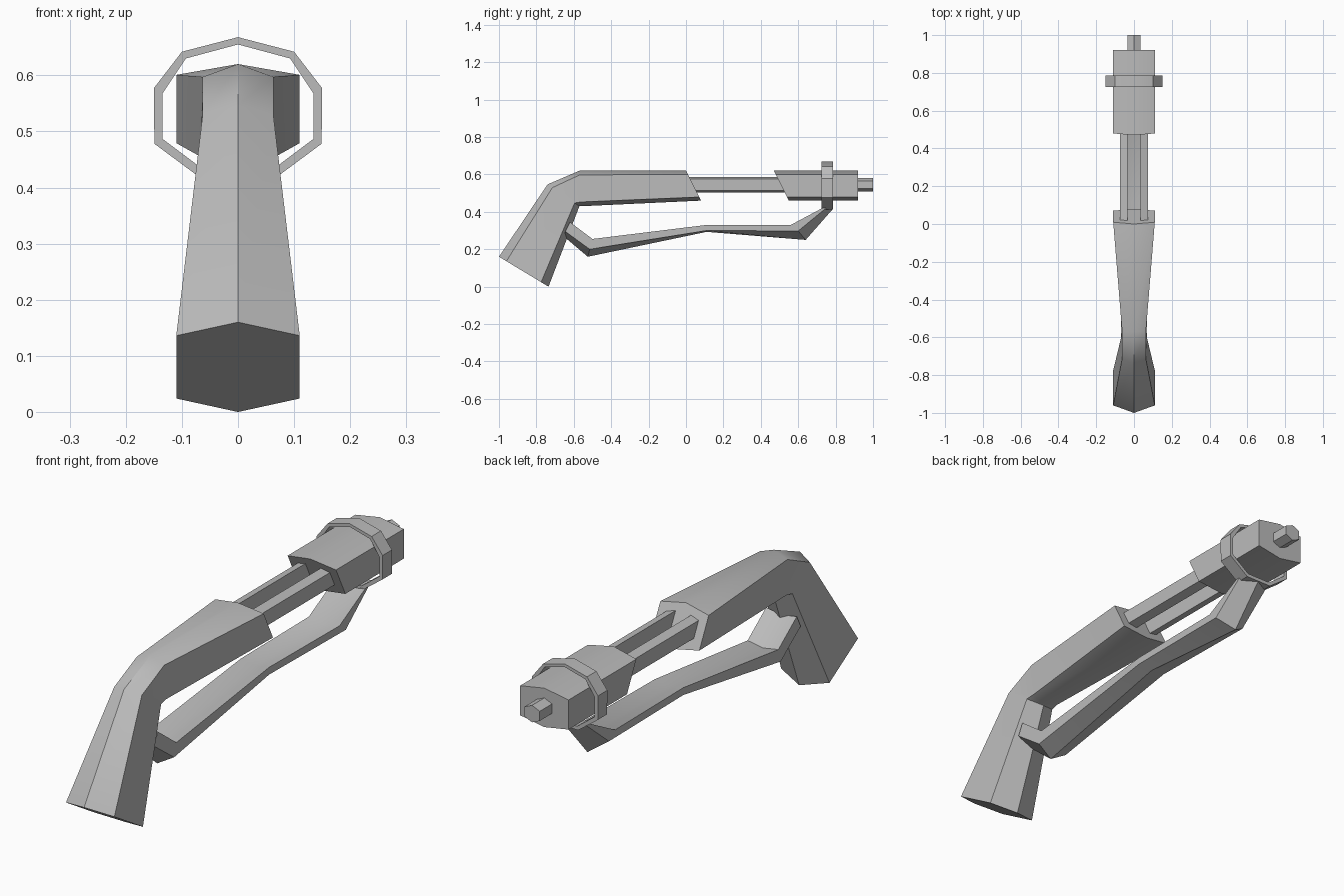
import bpy, bmesh, math

cube = bpy.data.objects.get("Cube")
if cube:
    bpy.data.objects.remove(cube, do_unlink=True)

grey = bpy.data.materials.new("plain grey")
grey.use_nodes = True
colour = (0.5, 0.5, 0.5, 1)
grey.diffuse_color = colour
grey.node_tree.nodes["Principled BSDF"].inputs["Base Color"].default_value = colour


def loft(name, sections, closed=False):
    """Skin equal-sized rings of points, capped unless the path is closed."""
    bm = bmesh.new()
    rings = [[bm.verts.new(p) for p in s] for s in sections]
    n = len(rings[0])
    pairs = list(zip(rings, rings[1:]))
    if closed:
        pairs.append((rings[-1], rings[0]))
    else:
        bm.faces.new(rings[0])
        bm.faces.new(rings[-1])
    for a, b in pairs:
        for i in range(n):
            j = (i + 1) % n
            bm.faces.new((a[i], a[j], b[j], b[i]))
    bmesh.ops.recalc_face_normals(bm, faces=bm.faces)
    mesh = bpy.data.meshes.new(name)
    bm.to_mesh(mesh)
    bm.free()
    mesh.materials.append(grey)
    obj = bpy.data.objects.new(name, mesh)
    bpy.context.collection.objects.link(obj)
    bpy.ops.object.select_all(action="DESELECT")
    obj.select_set(True)
    bpy.context.view_layer.objects.active = obj
    bpy.ops.object.shade_smooth_by_angle(angle=math.radians(30))
    return obj


def hexagon(top, bottom, w_top, w_bottom, bevel=0.15):
    """Upright hexagon between two (y, z) ridge points."""
    def at(t):
        return [a + (b - a) * t for a, b in zip(top, bottom)]
    hi, lo = at(bevel), at(1 - bevel)
    return [(0, *top), (w_top, *hi), (w_bottom, *lo),
            (0, *bottom), (-w_bottom, *lo), (-w_top, *hi)]


# Grip and rear body, bent around one inner corner
loft("grip_body", [
    hexagon((-1, 0.16), (-0.735, 0), 0.11, 0.11),
    hexagon((-0.74, 0.547), (-0.57, 0.43), 0.063, 0.067),
    hexagon((-0.57, 0.62), (-0.56, 0.43), 0.063, 0.063, 0.12),
    hexagon((0, 0.62), (0.08, 0.46), 0.11, 0.11, 0.12),
])

# Front barrel block and muzzle
loft("barrel_block", [
    hexagon((0.47, 0.62), (0.55, 0.46), 0.11, 0.11, 0.12),
    hexagon((0.92, 0.62), (0.92, 0.46), 0.11, 0.11, 0.12),
])
loft("muzzle", [hexagon((y, 0.58), (y, 0.51), 0.035, 0.035, 0.22)
                for y in (0.9, 1)])

# Twin rods joining body and barrel block
for side, label in ((1, "left"), (-1, "right")):
    loft(label + "_rod", [
        [(side * x, y, z) for x, z in
         ((0.035, 0.585), (0.073, 0.575), (0.073, 0.513), (0.035, 0.503))]
        for y in (0, 0.56)])

# Faceted ring around the barrel block: outer and inner points per corner
half = [((0, 0.668), (0, 0.655)), ((0.1, 0.642), (0.093, 0.63)),
        ((0.15, 0.577), (0.135, 0.567)), ((0.149, 0.478), (0.135, 0.487)),
        ((0.06, 0.412), (0.055, 0.427))]
corners = half + [((-a[0], a[1]), (-b[0], b[1])) for a, b in half[:0:-1]]
loft("barrel_ring", [
    [(x, y, z) for (x, z), y in
     ((a, 0.725), (a, 0.786), (b, 0.786), (b, 0.725))]
    for a, b in corners], closed=True)

# Lower strap: shallow dished top, upright sides and a keeled underside
strap = []
for top, low, keel, w in (
        ((-0.62, 0.345), (-0.645, 0.295), (-0.655, 0.27), 0.07),
        ((-0.5, 0.255), (-0.515, 0.2), (-0.525, 0.16), 0.07),
        ((0.11, 0.33), (0.11, 0.3), (0.11, 0.293), 0.065),
        ((0.56, 0.33), (0.6, 0.298), (0.64, 0.25), 0.07),
        ((0.725, 0.418), (0.755, 0.425), (0.785, 0.415), 0.07)):
    strap.append([(0, top[0], top[1] - 0.012), (w, *top), (w, *low),
                  (0, *keel), (-w, *low), (-w, *top)])
loft("lower_strap", strap)
